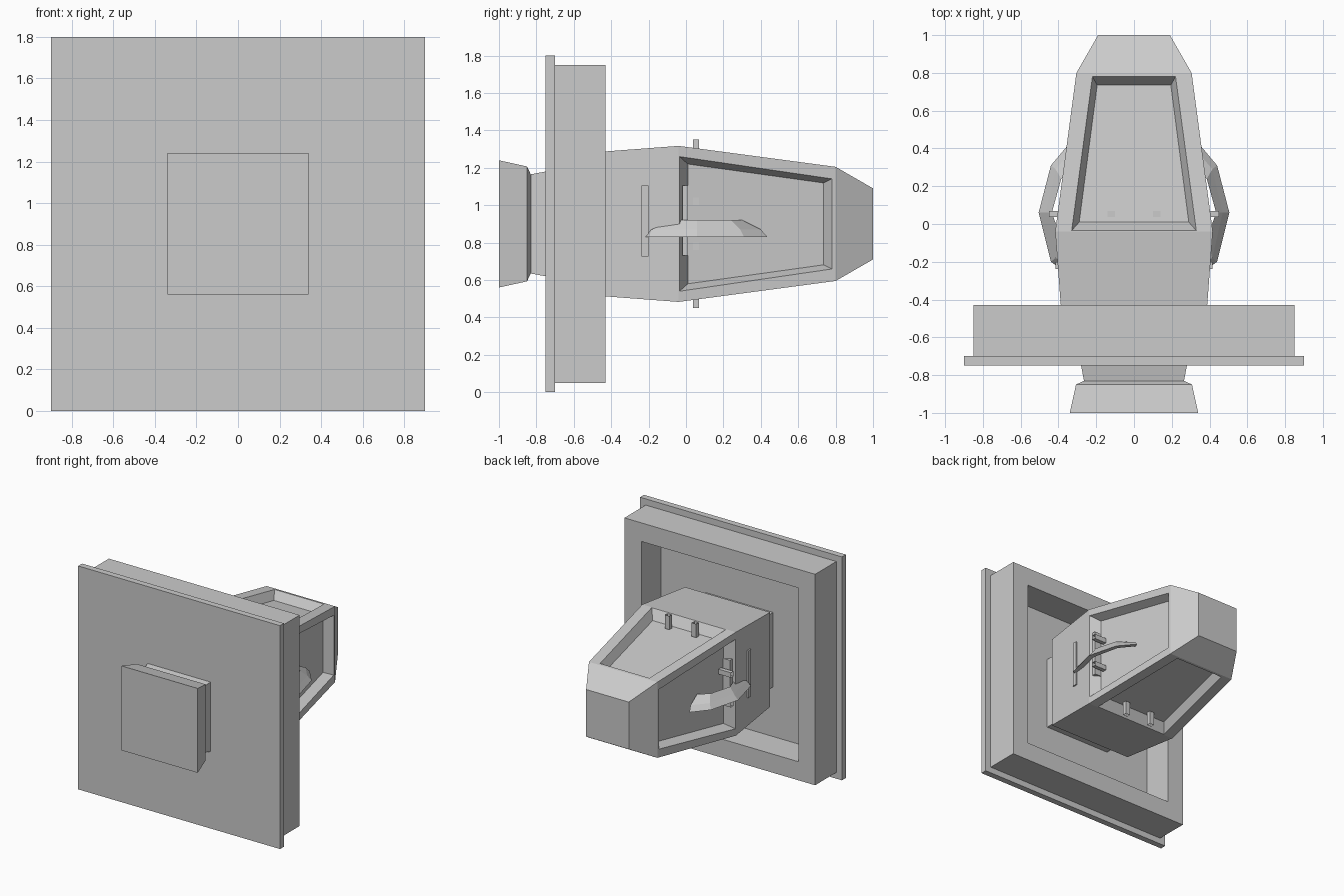
import bpy, bmesh
from mathutils import Vector, Matrix

if "Cube" in bpy.data.objects:
    bpy.data.objects.remove(bpy.data.objects["Cube"])

CZ = 0.9  # height of the central axis


def make(name, quads, mirror=False):
    """Build an object from a list of polygons, merging shared points."""
    bm = bmesh.new()
    for q in quads:
        bm.faces.new([bm.verts.new(p) for p in q])
    bmesh.ops.remove_doubles(bm, verts=bm.verts, dist=1e-4)
    bmesh.ops.recalc_face_normals(bm, faces=bm.faces)
    me = bpy.data.meshes.new(name)
    bm.to_mesh(me)
    bm.free()
    ob = bpy.data.objects.new(name, me)
    bpy.context.collection.objects.link(ob)
    if mirror:
        ob.modifiers.new("Mirror", 'MIRROR').use_clip = False
    return ob


def square(y, h):
    return [(-h, y, CZ - h), (h, y, CZ - h), (h, y, CZ + h), (-h, y, CZ + h)]


def bridge(a, b, closed=True):
    n = len(a)
    return [[a[i], a[(i + 1) % n], b[(i + 1) % n], b[i]] for i in range(n if closed else n - 1)]


def loft(profile, start=True, end=True):
    """Square rings given as (y, half size)."""
    rings = [square(*p) for p in profile]
    quads = [q for a, b in zip(rings, rings[1:]) for q in bridge(a, b)]
    return quads + ([rings[0]] if start else []) + ([rings[-1]] if end else [])


def box(lo, hi, open_end=False):
    (x0, y0, z0), (x1, y1, z1) = lo, hi
    a = [(x0, y0, z0), (x0, y1, z0), (x0, y1, z1), (x0, y0, z1)]
    b = [(x1, p[1], p[2]) for p in a]
    return bridge(a, b) + [a] + ([] if open_end else [b])


# Wall plate and the hollow frame behind it
make("wall_plate", loft([(-0.75, 0.9), (-0.70, 0.9)]))
make("back_frame", loft([(-0.70, 0.85), (-0.43, 0.85), (-0.43, 0.7), (-0.68, 0.7)]))

# Front knob and the short neck at the rear
make("front_knob", loft([(-1.0, 0.34), (-0.85, 0.307), (-0.83, 0.265), (-0.75, 0.28)]))
make("rear_neck", loft([(-0.69, 0.30), (-0.52, 0.30)]))

# Tapered housing with a sunken panel on each of its four sides
Y0, Y1, R0, R1, DEPTH = -0.04, 0.80, 0.417, 0.305, 0.07
quads = loft([(-0.53, 0.38), (Y0, R0)], end=False) + loft([(Y1, R1), (1.0, 0.19)], start=False)


def panel_ring(ya, wa, yb, wb, drop, turn):
    pts = []
    for w, y in ((-wa, ya), (wa, ya), (wb, yb), (-wb, yb)):
        r = R0 + (y - Y0) * (R1 - R0) / (Y1 - Y0) - drop
        pts.append(turn @ Vector((w, y, r)) + Vector((0, 0, CZ)))
    return pts


for k in range(4):
    turn = Matrix.Rotation(k * 1.5707963, 3, 'Y')
    g = 0.03 if k % 2 else 0.0  # side panels are a little wider
    edge = panel_ring(Y0, R0, Y1, R1, 0, turn)
    rim = panel_ring(-0.035, 0.33 + g, 0.78, 0.22 + g * 0.7, 0, turn)
    floor = panel_ring(0.01, 0.29 + g, 0.735, 0.195 + g * 0.8, DEPTH, turn)
    quads += bridge(edge, rim) + bridge(rim, floor) + [floor]
make("housing", quads)

# Pairs of small open pegs standing in every panel
for k, side in enumerate(("right", "bottom", "left", "top")):
    turn = Matrix.Rotation(k * 1.5707963, 3, 'Y')
    pegs = []
    for s in (-0.12, 0.12):
        pegs += box((0.34, 0.037, s - 0.02), (0.45, 0.07, s + 0.02), open_end=True)
    make(side + "_pegs", [[turn @ Vector(p) + Vector((0, 0, CZ)) for p in q] for q in pegs])

# Narrow vertical strips on both sides
make("rear_strips", box((0.39, -0.237, 0.725), (0.415, -0.2, 1.105)), mirror=True)
make("panel_strips", box((0.34, -0.02, 0.73), (0.40, 0.012, 1.105)), mirror=True)

# Swept side handles: outer low edge, shoulder, crest and inner low edge
paths = [
    (0.83, [(0.335, 0.435), (0.44, 0.31), (0.505, 0.06), (0.44, -0.20), (0.39, -0.235)]),
    (0.87, [(0.32, 0.40), (0.415, 0.29), (0.47, 0.06), (0.415, -0.18), (0.38, -0.20)]),
    (0.92, [(0.31, 0.30), (0.385, 0.24), (0.435, 0.06), (0.385, -0.08), (0.36, -0.10)]),
    (0.84, [(0.31, 0.39), (0.40, 0.28), (0.45, 0.06), (0.40, -0.17), (0.37, -0.19)]),
]
rails = [[(x, y, z) for x, y in pts] for z, pts in paths]
sections = [list(s) for s in zip(*rails)]
quads = [q for a, b in zip(sections, sections[1:]) for q in bridge(a, b)]
make("side_handles", quads + [sections[0], sections[-1]], mirror=True)
